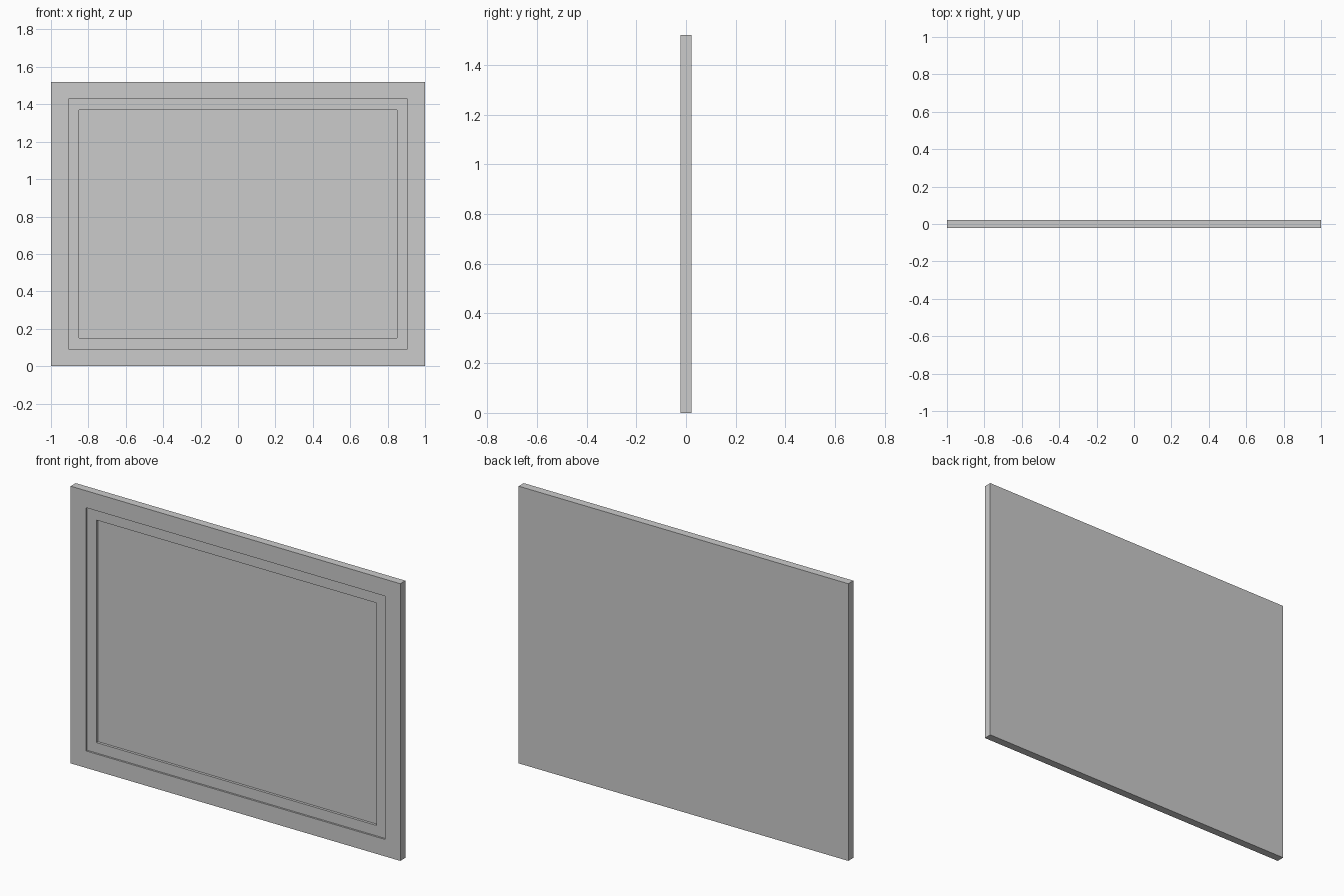
import bpy

if "Cube" in bpy.data.objects:
    bpy.data.objects.remove(bpy.data.objects["Cube"])

W, H, T = 1.0, 1.52, 0.022      # half width, height, half thickness
B = 0.093                       # outer frame width
M = 0.057                       # inner border width


def box(name, x0, x1, y0, y1, z0, z1):
    bpy.ops.mesh.primitive_cube_add(
        size=1, location=((x0 + x1) / 2, (y0 + y1) / 2, (z0 + z1) / 2))
    ob = bpy.context.object
    ob.name = name
    ob.scale = (x1 - x0, y1 - y0, z1 - z0)
    bpy.ops.object.transform_apply(location=False, rotation=False, scale=True)
    return ob


def border(name, half_w, z0, z1, width, y0, y1):
    # two full-width rails with two stiles between them
    box(name + "_bottom_rail", -half_w, half_w, y0, y1, z0, z0 + width)
    box(name + "_top_rail", -half_w, half_w, y0, y1, z1 - width, z1)
    for side, s in (("left", -1), ("right", 1)):
        a, b = sorted((s * half_w, s * (half_w - width)))
        box(f"{name}_{side}_stile", a, b, y0, y1, z0 + width, z1 - width)


PANEL_Y = 0.002                 # front face of the recessed panel

# Outer frame
border("outer_frame", W, 0, H, B, -T, T)
# Inner border, set back from the outer frame
border("inner_border", W - B, B, H - B, M, -T + 0.01, PANEL_Y)
# Recessed panel, flush with the back of the frame
box("panel", -W + B, W - B, PANEL_Y, T, B, H - B)
